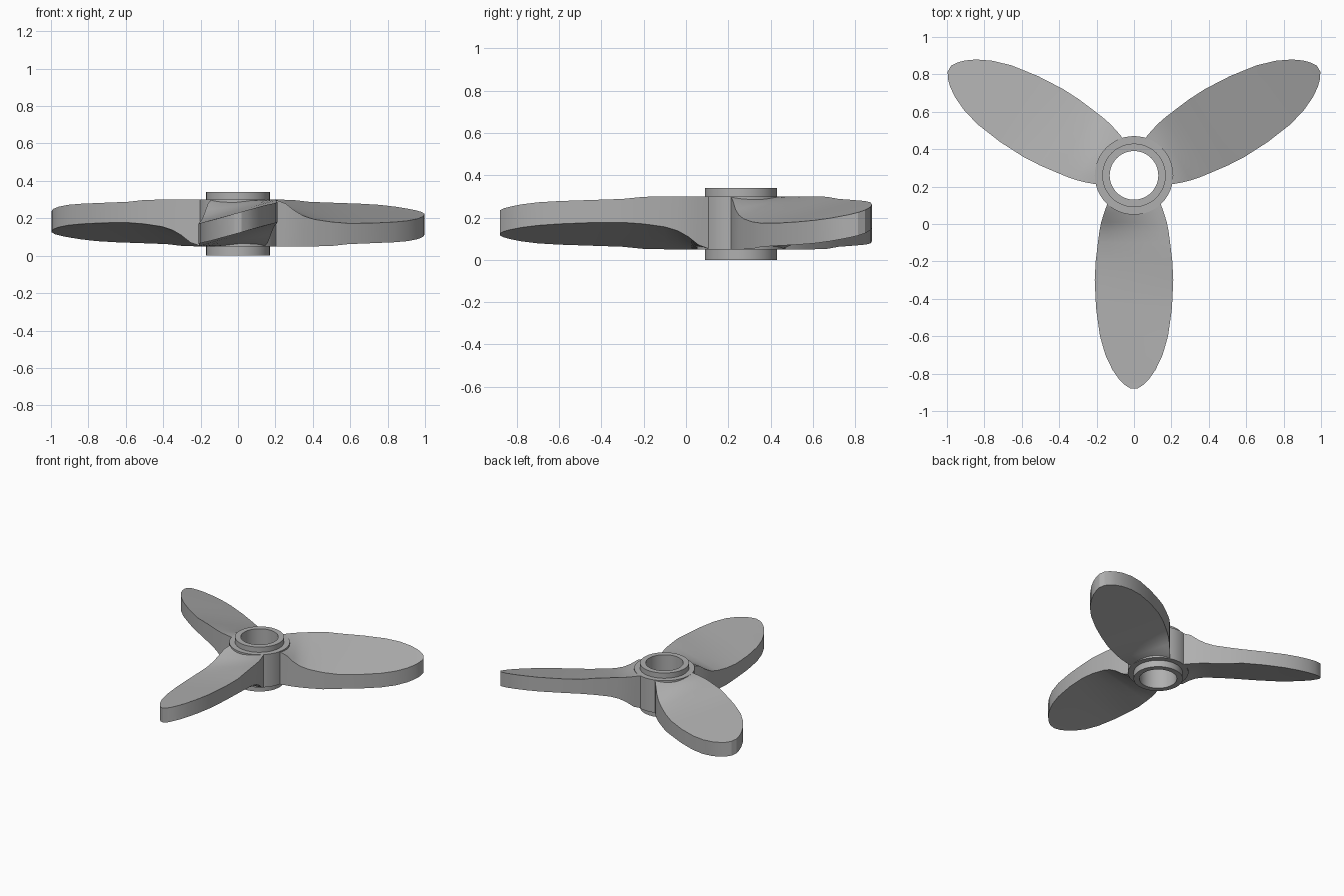
import bpy
import bmesh
import math

cube = bpy.data.objects.get("Cube")
if cube:
    bpy.data.objects.remove(cube, do_unlink=True)

HUB_Y = 0.26      # hub axis position
MID_Z = 0.175     # blades are point-symmetric about this height
COLUMNS = 8       # strips across each blade

metal = bpy.data.materials.new("plain grey")
metal.use_nodes = True
grey = (0.43, 0.43, 0.43, 1)
metal.diffuse_color = grey
metal.node_tree.nodes["Principled BSDF"].inputs["Base Color"].default_value = grey


def finish(name, bm, turn=0.0):
    bmesh.ops.recalc_face_normals(bm, faces=bm.faces)
    mesh = bpy.data.meshes.new(name)
    bm.to_mesh(mesh)
    bm.free()
    mesh.materials.append(metal)
    obj = bpy.data.objects.new(name, mesh)
    bpy.context.collection.objects.link(obj)
    obj.location.y = HUB_Y
    obj.rotation_euler.z = turn
    bpy.ops.object.select_all(action="DESELECT")
    obj.select_set(True)
    bpy.context.view_layer.objects.active = obj
    bpy.ops.object.shade_smooth_by_angle(angle=math.radians(30))
    return obj


# Hub: turned profile with a bore and a collar at each end
def make_hub():
    profile = [(0.13, 0), (0.17, 0), (0.17, 0.05), (0.21, 0.05),
               (0.21, 0.3), (0.17, 0.3), (0.17, 0.34), (0.13, 0.34)]
    sides = 48
    bm = bmesh.new()
    rings = []
    for i in range(sides):
        a = math.tau * i / sides
        rings.append([bm.verts.new((r * math.cos(a), r * math.sin(a), z))
                      for r, z in profile])
    n = len(profile)
    for i in range(sides):
        here, after = rings[i], rings[(i + 1) % sides]
        for j in range(n):
            k = (j + 1) % n
            bm.faces.new((here[j], here[k], after[k], after[j]))
    finish("hub", bm)


# Blade stations: radius, half width, top height at low edge and at high edge
STATIONS = [
    (0.145, 0.14, 0.30, 0.30), (0.20, 0.16, 0.28, 0.30),
    (0.25, 0.175, 0.24, 0.30), (0.30, 0.185, 0.212, 0.30),
    (0.36, 0.193, 0.194, 0.30), (0.46, 0.205, 0.18, 0.298),
    (0.56, 0.21, 0.173, 0.288), (0.71, 0.203, 0.174, 0.283),
    (0.86, 0.182, 0.18, 0.278), (0.96, 0.153, 0.187, 0.272),
    (1.04, 0.115, 0.197, 0.262), (1.09, 0.08, 0.207, 0.252),
    (1.12, 0.05, 0.215, 0.244), (1.14, 0.018, 0.225, 0.235),
]


# Blade: vertical rim with twisted top and bottom surfaces
def make_blade(name, turn):
    bm = bmesh.new()
    loops = []
    for r, w, low, high in STATIONS:
        def height(t):
            return low + (high - low) * t
        steps = [i / COLUMNS for i in range(COLUMNS + 1)]
        top = [bm.verts.new((w * (2 * t - 1), -r, height(t))) for t in steps]
        bottom = [bm.verts.new((w * (2 * t - 1), -r, 2 * MID_Z - height(1 - t)))
                  for t in reversed(steps)]
        loops.append(top + bottom)
    n = len(loops[0])
    for here, after in zip(loops, loops[1:]):
        for j in range(n):
            k = (j + 1) % n
            bm.faces.new((here[j], here[k], after[k], after[j]))
    bm.faces.new(loops[0])
    bm.faces.new(loops[-1])
    finish(name, bm, turn)


make_hub()
for i, name in enumerate(("front_blade", "left_blade", "right_blade")):
    make_blade(name, math.tau * i / 3)
